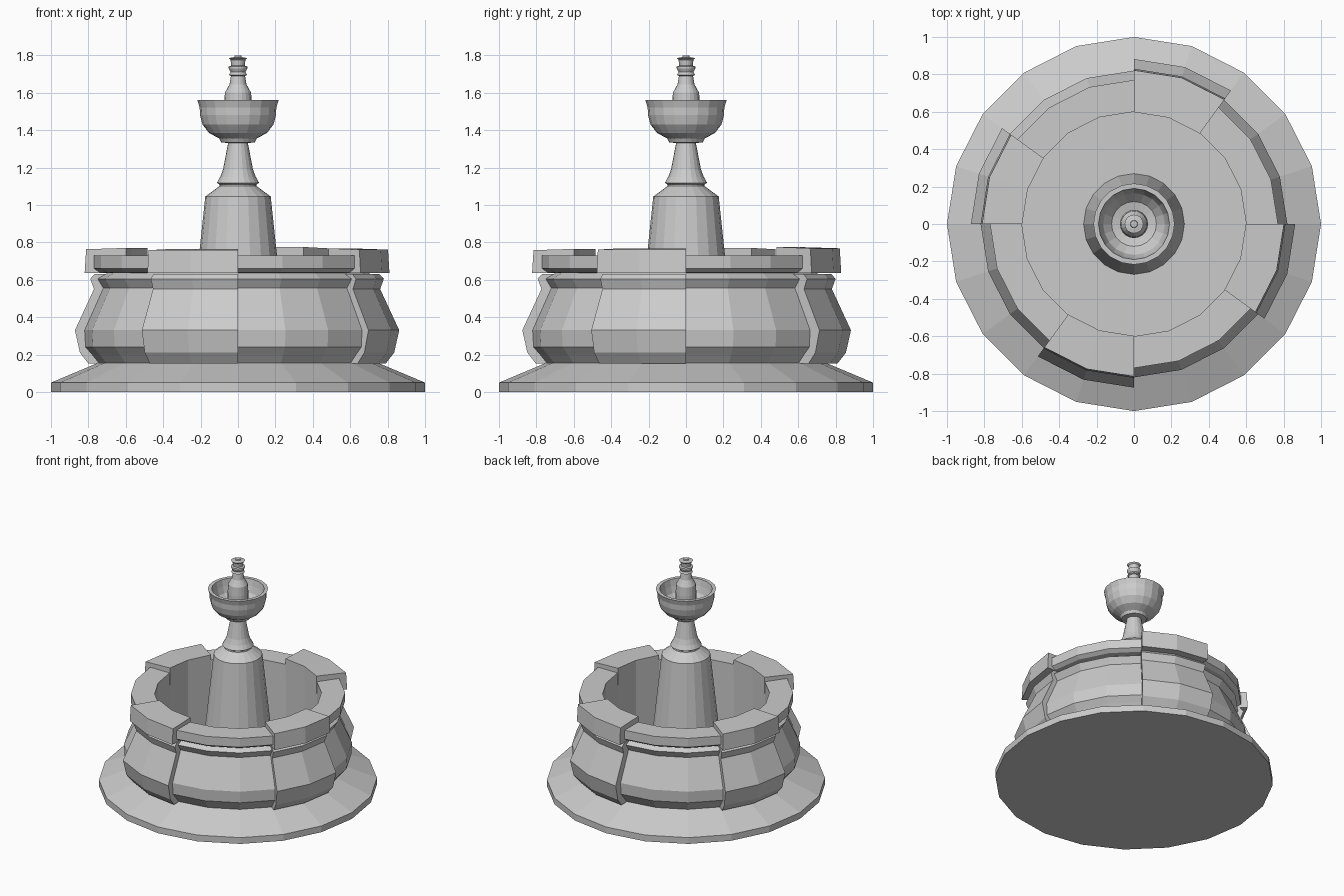
import bpy, bmesh
from math import radians, cos, sin

if "Cube" in bpy.data.objects:
    bpy.data.objects.remove(bpy.data.objects["Cube"])


def lathe(name, profile, start=0, sweep=360, steps=20, closed=False):
    """Revolve an (r, z) profile round z; partial sweeps get end caps."""
    bm = bmesh.new()
    full = sweep == 360
    rings = []
    for i in range(steps if full else steps + 1):
        a = radians(start + sweep * i / steps)
        rings.append([bm.verts.new((r * cos(a), r * sin(a), z)) for r, z in profile])
    n = len(profile)
    for i in range(steps):
        p, q = rings[i], rings[(i + 1) % len(rings)]
        for j in range(n if closed else n - 1):
            k = (j + 1) % n
            bm.faces.new((p[j], q[j], q[k], p[k]))
    if not full:
        bm.faces.new(rings[0])
        bm.faces.new(rings[-1])
    elif not closed:
        bm.faces.new([r[0] for r in rings])
        bm.faces.new([r[-1] for r in rings])
    bmesh.ops.recalc_face_normals(bm, faces=bm.faces)
    me = bpy.data.meshes.new(name)
    bm.to_mesh(me)
    bm.free()
    ob = bpy.data.objects.new(name, me)
    bpy.context.collection.objects.link(ob)
    return ob


# Stepped ground plinth, which also forms the basin floor
lathe("plinth", [(1, 0), (1, .05), (.75, .155)])

# Basin wall with bulging body and overhanging rim
lathe("basin_wall", [(.6, .15), (.74, .15), (.78, .2), (.815, .24), (.82, .33),
                     (.72, .555), (.75, .605), (.70, .635), (.74, .64),
                     (.77, .66), (.77, .73), (.6, .73)], closed=True)

# Four raised stone blocks, each with a body and a rim cap
body = [(.68, .152), (.80, .152), (.845, .21), (.872, .33), (.77, .55),
        (.79, .605), (.765, .632), (.68, .632)]
cap = [(.598, .635), (.82, .635), (.812, .758), (.598, .765)]
for angle, dr, dz in [(0, -.01, .003), (90, .01, .01), (180, 0, .005), (270, .003, 0)]:
    lathe("block_body", [(r + dr * (r > .7), z) for r, z in body],
          angle - 36, 36, 2, True)
    lathe("block_cap", [(r + dr * (r > .7), z + dz * (z > .7)) for r, z in cap],
          angle - 36, 36, 2, True)

# Central pillar and slender neck
lathe("pillar", [(.27, .15), (.175, 1.045), (.10, 1.10), (.10, 1.11), (.113, 1.118),
                 (.095, 1.15), (.08, 1.19), (.053, 1.33), (.053, 1.345)])

# Upper bowl
lathe("upper_bowl", [(.05, 1.33), (.09, 1.335), (.10, 1.355), (.155, 1.385),
                     (.19, 1.43), (.203, 1.48), (.205, 1.52), (.217, 1.56),
                     (.19, 1.56), (.18, 1.51), (.165, 1.46), (.12, 1.41), (.05, 1.395)])

# Turned finial spout
lathe("finial", [(.075, 1.39), (.075, 1.53), (.07, 1.60), (.045, 1.645), (.038, 1.69),
                 (.048, 1.695), (.04, 1.71), (.05, 1.73), (.05, 1.74), (.036, 1.745),
                 (.04, 1.775), (.05, 1.785), (.02, 1.79), (.018, 1.80)])
